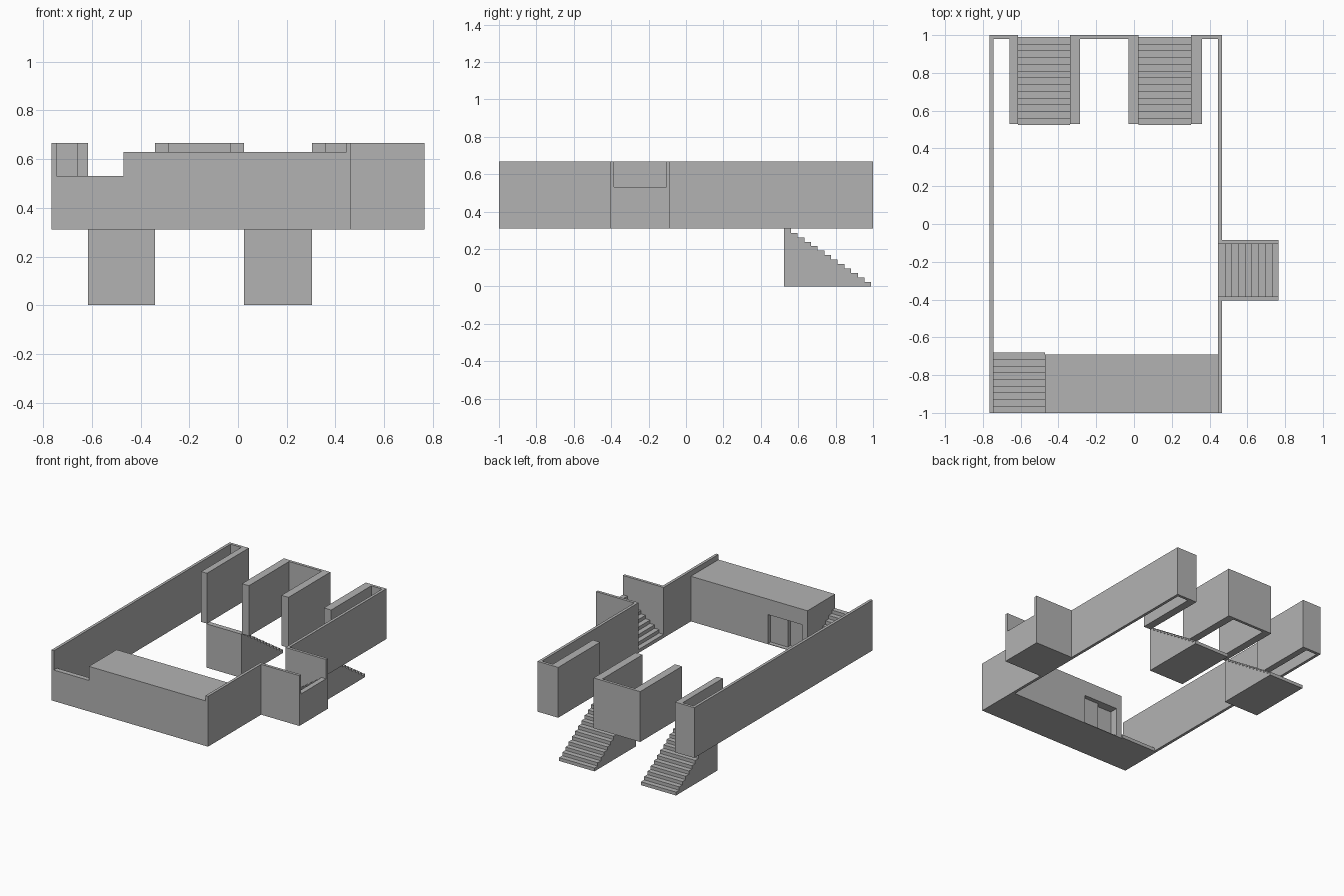
import bpy
import bmesh

cube = bpy.data.objects.get("Cube")
if cube:
    bpy.data.objects.remove(cube, do_unlink=True)

grey = bpy.data.materials.new("plain grey")
grey.use_nodes = True
grey.diffuse_color = (0.45, 0.45, 0.45, 1)
grey.node_tree.nodes["Principled BSDF"].inputs["Base Color"].default_value = (0.45, 0.45, 0.45, 1)

FLOOR, ROOF, TOP = 0.31, 0.63, 0.667
LANDING = 0.53
WALL = 0.02


def prism(name, outline, axis, start, end):
    """Extrude a 2D outline along an axis."""
    place = {"x": lambda u, v: (start, u, v),
             "y": lambda u, v: (u, start, v),
             "z": lambda u, v: (u, v, start)}[axis]
    bm = bmesh.new()
    face = bm.faces.new([bm.verts.new(place(u, v)) for u, v in outline])
    moved = bmesh.ops.extrude_face_region(bm, geom=[face])["geom"]
    offset = [end - start if a == axis else 0 for a in "xyz"]
    bmesh.ops.translate(bm, vec=offset,
                        verts=[g for g in moved if isinstance(g, bmesh.types.BMVert)])
    bmesh.ops.recalc_face_normals(bm, faces=bm.faces)
    mesh = bpy.data.meshes.new(name)
    bm.to_mesh(mesh)
    bm.free()
    mesh.materials.append(grey)
    obj = bpy.data.objects.new(name, mesh)
    bpy.context.collection.objects.link(obj)
    return obj


def block(name, x0, x1, y0, y1, z0=FLOOR, z1=TOP):
    return prism(name, [(x0, y0), (x1, y0), (x1, y1), (x0, y1)], "z", z0, z1)


def stairs(name, axis, start, end, high, low, bottom, top, steps):
    """Solid flight descending from position high to position low."""
    run, rise = (low - high) / steps, (top - bottom) / steps
    outline = [(low, bottom), (high, bottom)]
    for i in range(steps):
        z = top - i * rise
        outline += [(high + i * run, z), (high + (i + 1) * run, z)]
    return prism(name, outline, axis, start, end)


# Long outer walls; the left one is open at the side alcove
block("right_wall", -0.765, -0.745, -1, 1)
block("left_wall_front", 0.445, 0.465, -1, -0.405)
block("left_wall_back", 0.445, 0.465, -0.085, 1)

# Back wall pieces between the two stair openings
for name, x0, x1 in [("right", -0.745, -0.66), ("middle", -0.285, -0.03), ("left", 0.36, 0.445)]:
    block("back_wall_" + name, x0, x1, 1 - WALL, 1)

# Thick walls flanking the openings
for i, (x0, x1) in enumerate([(-0.66, -0.615), (-0.34, -0.285), (-0.03, 0.025), (0.303, 0.36)]):
    block(f"passage_wall_{i + 1}", x0, x1, 0.53, 1)

# Flights down to the ground
for name, x0, x1 in [("right", -0.615, -0.34), ("left", 0.025, 0.303)]:
    stairs("back_stairs_" + name, "x", x0, x1, 0.525, 0.99, 0, FLOOR, 13)

# Flight rising to the front
stairs("front_stairs", "x", -0.745, -0.47, -1, -0.68, FLOOR, LANDING, 9)

# Side alcove with its own flight
block("alcove_wall_front", 0.445, 0.765, -0.405, -0.385)
block("alcove_wall_back", 0.445, 0.765, -0.105, -0.085)
stairs("alcove_stairs", "y", -0.385, -0.105, 0.765, 0.445, FLOOR, LANDING, 9)

# Front building with a stepped recess for the two sliding doors
building = block("front_building", -0.47, 0.445, -1, -0.69, FLOOR, ROOF)
recess = prism("door_recess_cutter",
               [(-0.43, -0.6), (-0.43, -0.75), (-0.295, -0.75),
                (-0.295, -0.72), (-0.16, -0.72), (-0.16, -0.6)],
               "z", FLOOR + 0.004, 0.52)
recess.hide_render = True
recess.hide_set(True)
cut = building.modifiers.new("door recess", "BOOLEAN")
cut.operation = "DIFFERENCE"
cut.solver = "EXACT"
cut.object = recess
